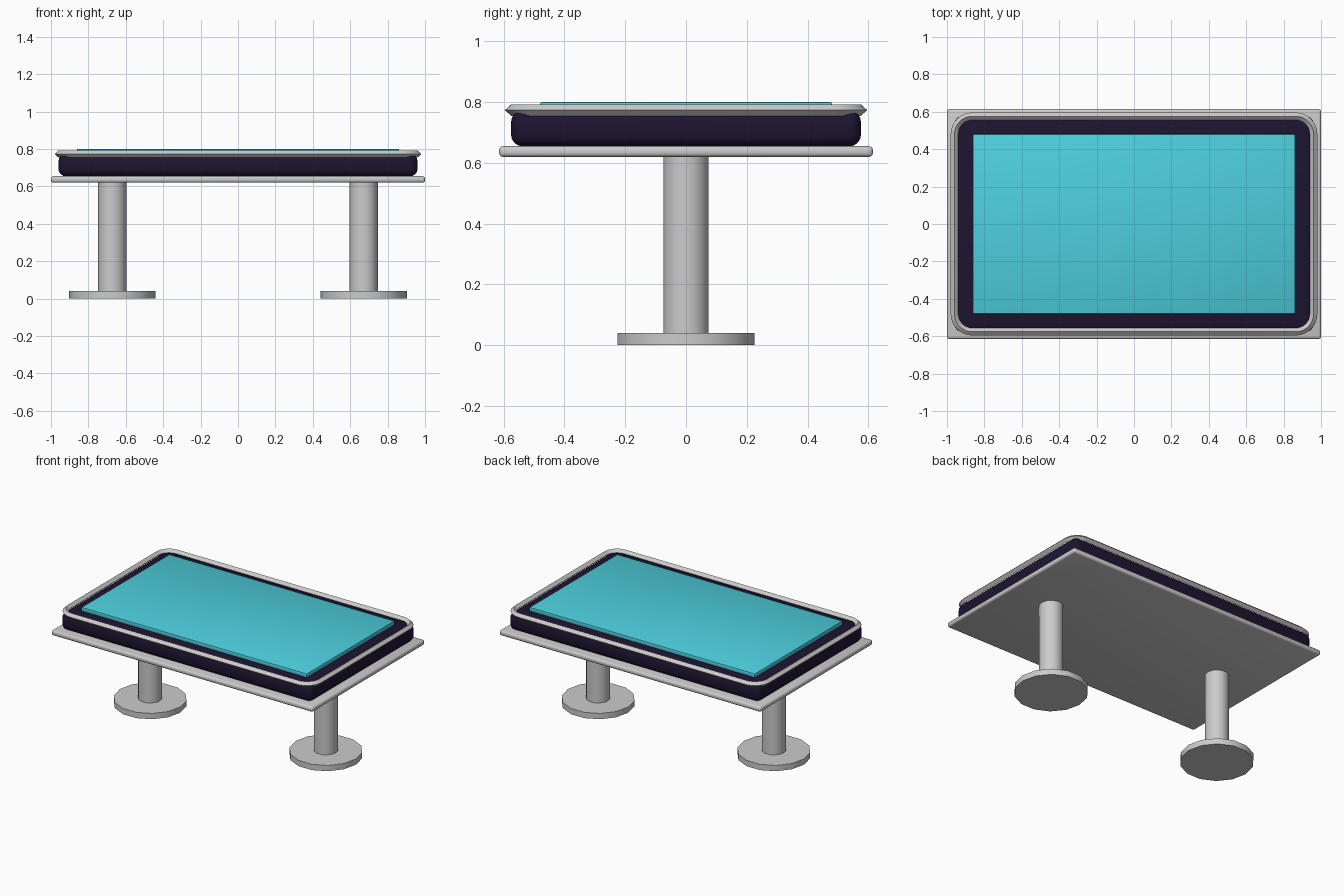
import bpy
from math import pi, sin, cos

if "Cube" in bpy.data.objects:
    bpy.data.objects.remove(bpy.data.objects["Cube"])


def material(name, color):
    m = bpy.data.materials.new(name)
    m.diffuse_color = color
    m.use_nodes = True
    m.node_tree.nodes["Principled BSDF"].inputs["Base Color"].default_value = m.diffuse_color
    return m


def finish(ob, name, mat=None):
    ob.name = name
    if mat:
        ob.data.materials.append(mat)
    bpy.ops.object.shade_smooth_by_angle(angle=pi / 6)
    return ob


def box(name, hx, hy, z0, z1, bevel, segments, mat=None):
    bpy.ops.mesh.primitive_cube_add(size=1, location=(0, 0, (z0 + z1) / 2))
    ob = bpy.context.object
    ob.scale = (2 * hx, 2 * hy, z1 - z0)
    bpy.ops.object.transform_apply(location=False, rotation=False, scale=True)
    b = ob.modifiers.new("bevel", 'BEVEL')
    b.width, b.segments = bevel, segments
    bpy.ops.object.modifier_apply(modifier=b.name)
    return finish(ob, name, mat)


def cylinder(name, x, r, z0, z1, sides):
    bpy.ops.mesh.primitive_cylinder_add(vertices=sides, radius=r, depth=z1 - z0,
                                        location=(x, 0, (z0 + z1) / 2),
                                        rotation=(0, 0, pi / 2))
    return finish(bpy.context.object, name)


def rim(name, hx, hy, z, corner, r, steps=8):
    # diamond section swept around a rounded rectangle
    section = [(r, 0), (0, 0.95 * r), (-r, 0), (0, -0.95 * r)]
    verts = []
    for q, (sx, sy) in enumerate([(1, 1), (-1, 1), (-1, -1), (1, -1)]):
        for i in range(steps + 1):
            a = (q + i / steps) * pi / 2
            for o, dz in section:
                verts.append((sx * (hx - corner) + (corner + o) * cos(a),
                              sy * (hy - corner) + (corner + o) * sin(a), z + dz))
    n = 4 * (steps + 1)
    faces = [(i * 4 + j, (i + 1) % n * 4 + j, (i + 1) % n * 4 + (j + 1) % 4,
              i * 4 + (j + 1) % 4) for i in range(n) for j in range(4)]
    me = bpy.data.meshes.new(name)
    me.from_pydata(verts, [], faces)
    ob = bpy.data.objects.new(name, me)
    bpy.context.collection.objects.link(ob)
    bpy.ops.object.select_all(action='DESELECT')
    ob.select_set(True)
    bpy.context.view_layer.objects.active = ob
    return finish(ob, name)


dark = material("dark_purple", (0.012, 0.007, 0.03, 1))
cyan = material("cyan", (0.075, 0.63, 0.73, 1))

# table top, casing, trim and screen
box("table_plate", 1.0, 0.615, 0.62, 0.655, 0.013, 3)
box("casing", 0.96, 0.576, 0.654, 0.774, 0.04, 4, dark)
rim("trim_ring", 0.96, 0.576, 0.774, 0.095, 0.02)
box("screen", 0.862, 0.48, 0.77, 0.80, 0.005, 2, cyan)

# pedestal legs
for side, x in (("left", -0.672), ("right", 0.672)):
    cylinder(side + "_column", x, 0.076, 0.03, 0.63, 14)
    cylinder(side + "_foot", x, 0.231, 0.0, 0.04, 14)
